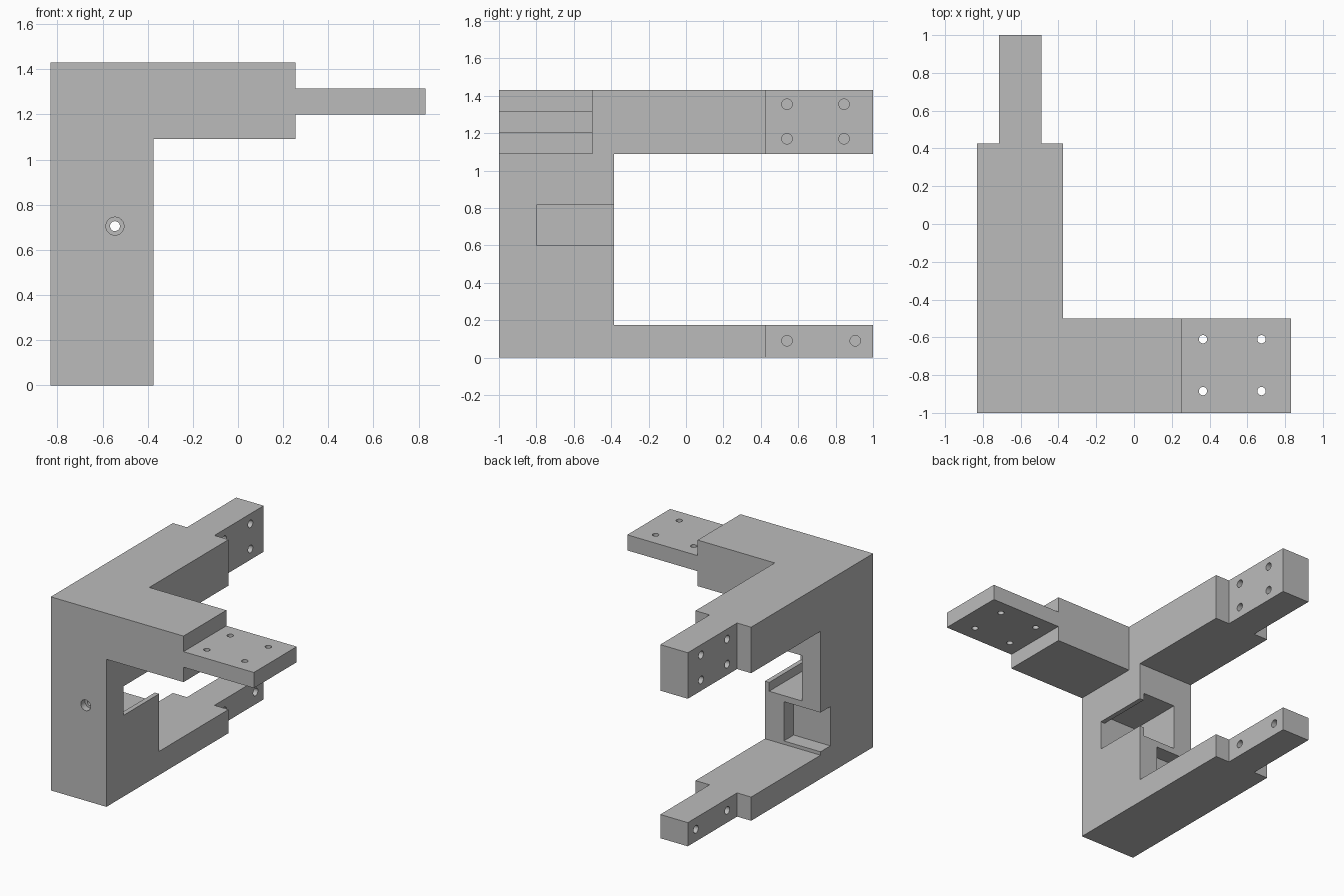
import bpy, bmesh, math
from mathutils import Matrix, Vector

cube = bpy.data.objects.get("Cube")
if cube:
    bpy.data.objects.remove(cube, do_unlink=True)

grey = bpy.data.materials.new("plain grey")
grey.use_nodes = True
COLOUR = (0.5, 0.5, 0.5, 1)
grey.diffuse_color = COLOUR
grey.node_tree.nodes["Principled BSDF"].inputs["Base Color"].default_value = COLOUR


def to_object(name, bm):
    bmesh.ops.recalc_face_normals(bm, faces=bm.faces)
    mesh = bpy.data.meshes.new(name)
    bm.to_mesh(mesh)
    bm.free()
    mesh.materials.append(grey)
    ob = bpy.data.objects.new(name, mesh)
    bpy.context.collection.objects.link(ob)
    return ob


def box(name, x, y, z):
    bm = bmesh.new()
    bmesh.ops.create_cube(bm, size=1)
    for v in bm.verts:
        v.co = Vector([(r[0] + r[1]) / 2 + c * (r[1] - r[0]) for c, r in zip(v.co, (x, y, z))])
    return to_object(name, bm)


def rod(name, axis, start, length, radius, sides=24):
    """Cylinder from start along +axis."""
    bm = bmesh.new()
    bmesh.ops.create_cone(bm, cap_ends=True, segments=sides, radius1=radius, radius2=radius, depth=length)
    d = Vector([float(axis == a) for a in "xyz"])
    turn = d.to_track_quat("Z", "Y").to_matrix().to_4x4()
    bm.transform(Matrix.Translation(Vector(start) + d * length / 2) @ turn)
    return to_object(name, bm)


def combine(target, tool, operation):
    mod = target.modifiers.new(tool.name, "BOOLEAN")
    mod.operation = operation
    mod.solver = "EXACT"
    mod.object = tool
    bpy.context.view_layer.objects.active = target
    bpy.ops.object.modifier_apply(modifier=mod.name)
    bpy.data.objects.remove(tool, do_unlink=True)


LEFT, RIGHT = -0.83, -0.375
T_LEFT, T_RIGHT = -0.715, -0.49
FACE = -0.385          # rear face of the column
MID = -0.6

# C-shaped body: column with upper and lower rear arms
profile = [(-1, 0), (0.425, 0), (0.425, 0.175), (FACE, 0.175),
           (FACE, 1.09), (0.425, 1.09), (0.425, 1.43), (-1, 1.43)]
bm = bmesh.new()
face = bm.faces.new([bm.verts.new((LEFT, y, z)) for y, z in profile])
ext = bmesh.ops.extrude_face_region(bm, geom=[face])
verts = [v for v in ext["geom"] if isinstance(v, bmesh.types.BMVert)]
bmesh.ops.translate(bm, verts=verts, vec=(RIGHT - LEFT, 0, 0))
body = to_object("bracket_body", bm)

# Side arm, mounting plate and rear tongues
for part in (
    box("side_arm", (MID, 0.255), (-1, -0.5), (1.09, 1.43)),
    box("mounting_plate", (0.1, 0.83), (-1, -0.5), (1.2, 1.315)),
    box("upper_tongue", (T_LEFT, T_RIGHT), (0.3, 1), (1.09, 1.43)),
    box("lower_tongue", (T_LEFT, T_RIGHT), (0.3, 1), (0, 0.175)),
):
    combine(body, part, "UNION")

cutters = [
    # Nut channel with a narrower mouth on the side
    box("channel", (-0.68, -0.41), (-0.8, FACE + 0.1), (0.535, 0.87)),
    box("channel_mouth", (-0.5, RIGHT + 0.1), (-0.8, FACE + 0.1), (0.6, 0.815)),
    # Corner notch and round bore in the column
    box("corner_notch", (LEFT - 0.1, -0.53), (-0.5, FACE + 0.1), (0.2, 0.49)),
    rod("round_bore", "y", (-0.53, -0.62, 0.345), 0.4, 0.055),
    # Counterbored front screw hole
    rod("front_hole", "y", (-0.545, -1.1, 0.705), 0.5, 0.022),
    rod("front_counterbore", "y", (-0.545, -1.1, 0.705), 0.15, 0.04),
    # Blind holes underneath
    rod("base_hole_front", "z", (-0.66, -0.83, -0.1), 0.2, 0.045),
    rod("base_hole_rear", "z", (MID, 0.74, -0.1), 0.2, 0.045),
]
# Hex nut seats with through holes
for z in (0.255, 0.435):
    cutters.append(rod("nut_hole", "x", (-0.7, -0.44, z), 0.5, 0.021))
    cutters.append(rod("nut_seat", "x", (RIGHT - 0.05, -0.44, z), 0.2, 0.037, 6))
# Plate holes
for x in (0.365, 0.675):
    for y in (-0.61, -0.885):
        cutters.append(rod("plate_hole", "z", (x, y, 1.1), 0.3, 0.022))
# Blind tongue holes on both sides
spots = [(y, z) for y in (0.54, 0.845) for z in (1.17, 1.355)] + [(0.54, 0.09), (0.905, 0.09)]
for y, z in spots:
    cutters.append(rod("tongue_hole", "x", (T_LEFT - 0.02, y, z), 0.1, 0.028))
    cutters.append(rod("tongue_hole", "x", (T_RIGHT - 0.08, y, z), 0.1, 0.028))
for cutter in cutters:
    combine(body, cutter, "DIFFERENCE")

# Smooth bores, sharp edges
bpy.ops.object.select_all(action="DESELECT")
body.select_set(True)
bpy.context.view_layer.objects.active = body
bpy.ops.object.shade_smooth_by_angle(angle=math.radians(30))
